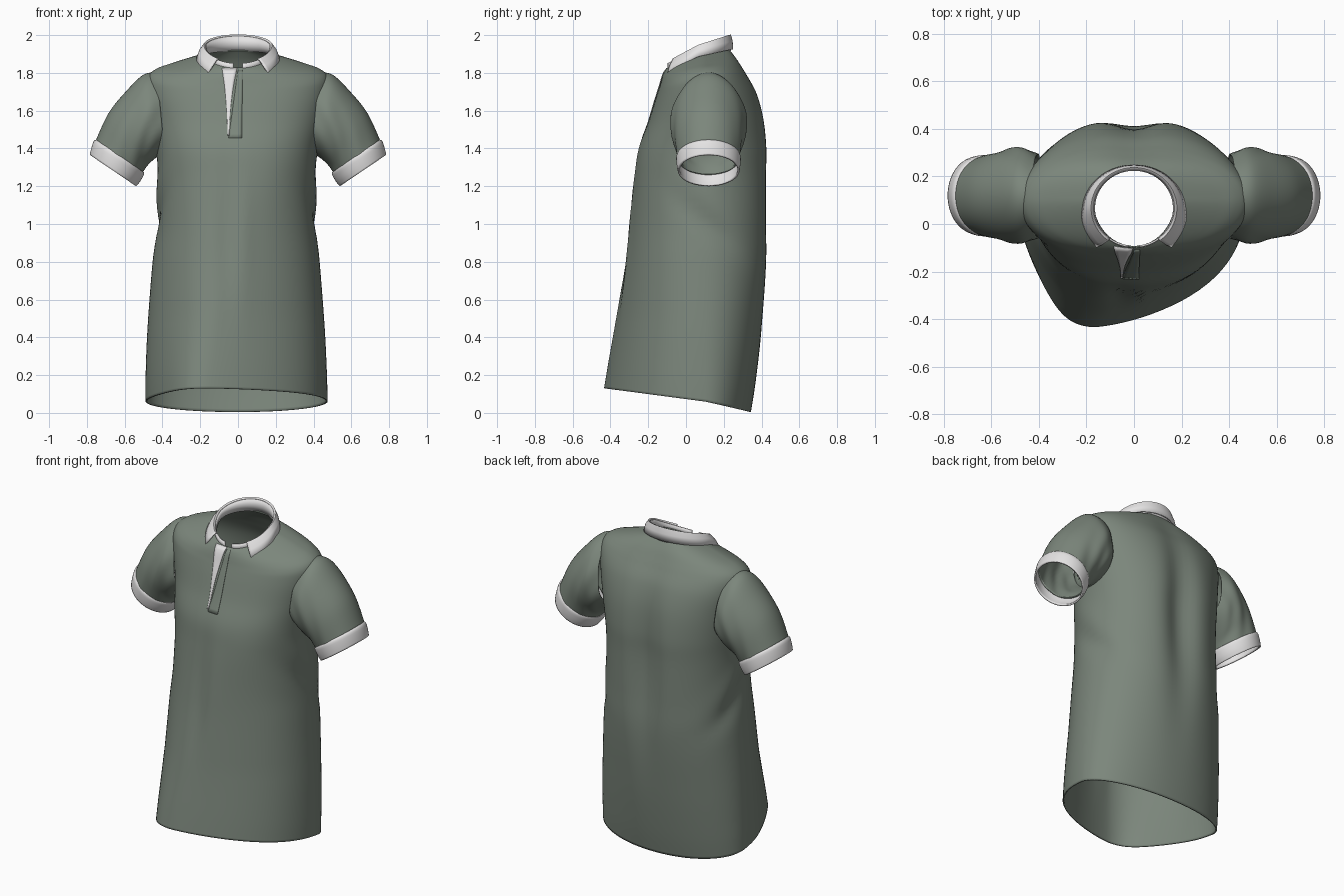
import bpy, bmesh, math
from mathutils import Vector
from mathutils.bvhtree import BVHTree

if "Cube" in bpy.data.objects:
    bpy.data.objects.remove(bpy.data.objects["Cube"])


def material(name, rgb):
    m = bpy.data.materials.new(name)
    m.diffuse_color = (*rgb, 1)
    m.use_nodes = True
    m.node_tree.nodes["Principled BSDF"].inputs["Base Color"].default_value = m.diffuse_color
    return m


GREEN = material("sage green cloth", (0.2, 0.24, 0.2))
WHITE = material("white rib knit", (0.78, 0.77, 0.77))


def smooth_rows(rows, steps):
    """Catmull-Rom interpolation of parameter rows."""
    out = []
    n = len(rows)
    for i in range(n - 1):
        p0, p1, p2, p3 = rows[max(i - 1, 0)], rows[i], rows[i + 1], rows[min(i + 2, n - 1)]
        for s in range(steps):
            t = s / steps
            out.append([0.5 * (2 * b + (c - a) * t + (2 * a - 5 * b + 4 * c - d) * t * t
                               + (3 * b - a - 3 * c + d) * t ** 3)
                        for a, b, c, d in zip(p0, p1, p2, p3)])
    out.append(list(rows[-1]))
    return out


def loft(name, rings, mat, closed=True, thick=0.008, cut=None):
    """Skin a list of point rings into a thin smooth cloth object."""
    bm = bmesh.new()
    vs = [[bm.verts.new(p) for p in r] for r in rings]
    n = len(rings[0])
    for a, b in zip(vs, vs[1:]):
        for j in range(n if closed else n - 1):
            k = (j + 1) % n
            bm.faces.new((a[j], a[k], b[k], b[j]))
    if cut:
        bmesh.ops.delete(bm, geom=[f for f in bm.faces if cut(f.calc_center_median())],
                         context='FACES')
    bmesh.ops.recalc_face_normals(bm, faces=bm.faces)
    me = bpy.data.meshes.new(name)
    bm.to_mesh(me)
    bm.free()
    me.materials.append(mat)
    ob = bpy.data.objects.new(name, me)
    bpy.context.collection.objects.link(ob)
    m = ob.modifiers.new("cloth thickness", 'SOLIDIFY')
    m.thickness = thick
    m.offset = 0
    bpy.ops.object.select_all(action='DESELECT')
    ob.select_set(True)
    bpy.context.view_layer.objects.active = ob
    bpy.ops.object.shade_smooth_by_angle(angle=math.radians(50))
    return ob


def gauss(v, w):
    return math.exp(-(v / w) ** 2)


# Torso: front z, side z, back z, left x, right x, front y, back y, front skew
BODY = [
    (.13, .06, .005, .485, .47, -.43, .34, -.17),
    (.25, .20, .16, .485, .467, -.41, .365, -.155),
    (.48, .45, .43, .475, .455, -.37, .40, -.12),
    (.80, .78, .77, .45, .43, -.32, .435, -.07),
    (1.0, 1.0, 1.0, .425, .41, -.295, .44, -.04),
    (1.25, 1.25, 1.25, .42, .405, -.267, .44, 0),
    (1.40, 1.40, 1.40, .43, .42, -.245, .44, 0),
    (1.54, 1.55, 1.56, .45, .45, -.195, .42, 0),
    (1.66, 1.69, 1.69, .475, .475, -.158, .38, 0),
    (1.73, 1.775, 1.78, .475, .475, -.135, .33, 0),
    (1.765, 1.818, 1.83, .43, .43, -.125, .30, 0),
    (1.79, 1.847, 1.87, .35, .35, -.117, .275, 0),
    (1.81, 1.878, 1.90, .25, .25, -.108, .252, 0),
    (1.825, 1.90, 1.92, .172, .172, -.095, .235, 0),
]


def body_ring(p, n=96):
    zf, zs, zb, xl, xr, yf, yb, px = p
    yc = .10
    up = min(1, max(0, (zs - .5) / .8))                # 0 at the hem, 1 at the chest
    top = min(1, max(0, (zs - 1.76) / .1))             # 1 at the neck
    eb = .98 - .11 * up + .13 * top
    ef = 1.15 - .3 * up + .15 * top
    ez = 1 + .3 * up
    ring = []
    for i in range(n):
        t = 2 * math.pi * i / n
        c, s = math.cos(t), math.sin(t)
        w = xr if c > 0 else xl
        e = eb + (ef - eb) * min(1, max(0, .5 - 1.5 * s))
        x = w * math.copysign(abs(c) ** e, c)
        if s < 0:
            x += px * s ** 4
            y = yc + (yf - yc) * abs(s) ** (1 - .06 * up * (1 - top))
            z = zs + (zf - zs) * abs(s) ** ez
            # soft vertical folds down the front
            y += (.014 * gauss(x + .06, .05) - .006 * gauss(x - .03, .04)) * gauss(zs - .95, .4)
        else:
            y = yc + (yb - yc) * abs(s) ** .95
            z = zs + (zb - zs) * abs(s) ** ez
            # hollow between the shoulder blades
            y -= .055 * gauss(x, .10) * gauss(zs - 1.2, .5) * s
        # diagonal drape crease on both sides
        d = z - (1.02 - .8 * (y - .08))
        x *= 1 - (.035 * gauss(d, .07) - .02 * gauss(d - .15, .08)) * gauss(y - .14, .2)
        ring.append((x, y, z))
    return ring


rings = [body_ring(p) for p in smooth_rows(BODY, 6)]
torso = loft("torso", rings, GREEN,
             cut=lambda c: abs(c.x) > .41 and 1.44 < c.z < 1.69 and 0 < c.y < .23)

# Sleeves and cuffs: top x, top z, bottom x, bottom z, front y, back y
SLEEVE = [
    (.43, 1.80, .39, 1.38, -.055, .29),
    (.50, 1.786, .435, 1.355, -.075, .315),
    (.585, 1.705, .47, 1.325, -.072, .312),
    (.68, 1.588, .495, 1.295, -.057, .294),
    (.752, 1.435, .515, 1.262, -.04, .278),
]
CUFF = [
    (.748, 1.442, .502, 1.272, -.042, .280),
    (.760, 1.435, .503, 1.262, -.047, .285),
    (.772, 1.40, .522, 1.228, -.044, .283),
    (.780, 1.365, .543, 1.203, -.038, .278),
]


def arm_ring(p, side, ripple, n=56):
    tx, tz, bx, bz, y0, y1 = p
    ring = []
    for i in range(n):
        t = 2 * math.pi * i / n
        c, s = math.cos(t), math.sin(t)
        # creases that gather towards the armpit, and an arched shoulder
        k = 1 + ripple * math.sin(26 * (tx + .3 * c)) * (1 - c) * .5
        k -= max(0, .75 - tx) * .5 * c
        x = (tx + bx) / 2 + (tx - bx) / 2 * c
        z = (tz + bz) / 2 + (tz - bz) / 2 * c
        y = (y0 + y1) / 2 + (y1 - y0) / 2 * s * k
        ring.append((side * x, y, z))
    return ring


for side, word in ((-1, "left"), (1, "right")):
    loft(word + "_sleeve", [arm_ring(p, side, .035) for p in smooth_rows(SLEEVE, 6)], GREEN)
    loft(word + "_cuff", [arm_ring(p, side, 0) for p in smooth_rows(CUFF, 3)], WHITE, thick=.01)


# Collar: edges described by angle a, with 0 at the back of the neck
def neck(a, rx, yf, yb, z_back, z_side, z_front):
    c = math.cos(a)
    zr = (z_back if c > 0 else z_front) - z_side
    return (rx * math.sin(a), (yf + yb) / 2 + (yb - yf) / 2 * c, z_side + zr * abs(c))


def top_edge(a, grow=0):
    return neck(a, .172 + grow, -.095 - grow, .228 + grow, 1.995, 1.94, 1.85)


def sweep(limit, edge, n=64):
    return [edge(math.radians(limit) * (2 * i / n - 1)) for i in range(n + 1)]


stand = [sweep(172, lambda a: neck(a, .172, -.098, .235, 1.915, 1.895, 1.815)),
         sweep(172, lambda a: neck(a, .168, -.096, .228, 1.955, 1.915, 1.832)),
         sweep(172, top_edge)]
loft("collar_stand", stand, WHITE, closed=False)


def flap_edge(a):
    x, y, z = neck(a, .215, -.14, .246, 1.925, 1.884, 1.79)
    tip = max(0, (abs(math.degrees(a)) - 85) / 50)     # pointed front corners
    return (x * (1 + .08 * tip), y - .01 * tip, z - .025 * tip)


def flap_mid(a):
    return tuple((u + v) / 2 + w for u, v, w in
                 zip(top_edge(a, .012), flap_edge(a), (0, 0, .008)))


flap = [sweep(143, top_edge),
        sweep(143, lambda a: tuple(Vector(top_edge(a, .008)) + Vector((0, 0, .005)))),
        sweep(140, flap_mid), sweep(136, flap_edge)]
loft("collar_flap", flap, WHITE, closed=False)

# Button placket: strips laid on the chest by casting rays at the torso
quads = [(i * 96 + j, i * 96 + (j + 1) % 96, (i + 1) * 96 + (j + 1) % 96, (i + 1) * 96 + j)
         for i in range(len(rings) - 1) for j in range(96)]
tree = BVHTree.FromPolygons([Vector(p) for r in rings for p in r], quads)


def on_chest(x, z, lift):
    hit = tree.ray_cast(Vector((x, -1, z)), Vector((0, 1, 0)))[0]
    y = hit.y if hit and hit.y < 0.05 else -.098
    return (x, y - lift, z)


def chest_strip(name, bottom, top, z0, z1, lift, mat, bend=1):
    rows = []
    for i in range(17):
        t = i / 16
        x0, x1 = (b + (c - b) * t ** bend for b, c in zip(bottom, top))
        rows.append([on_chest(x0 + (x1 - x0) * k / 4, z0 + (z1 - z0) * t, lift) for k in range(5)])
    loft(name, rows, mat, closed=False, thick=.003)


chest_strip("placket_flap", (-.05, .02), (.0, .025), 1.455, 1.815, .005, GREEN)
chest_strip("placket_facing", (-.056, -.046), (-.085, -.005), 1.47, 1.825, .008, WHITE, bend=2)
